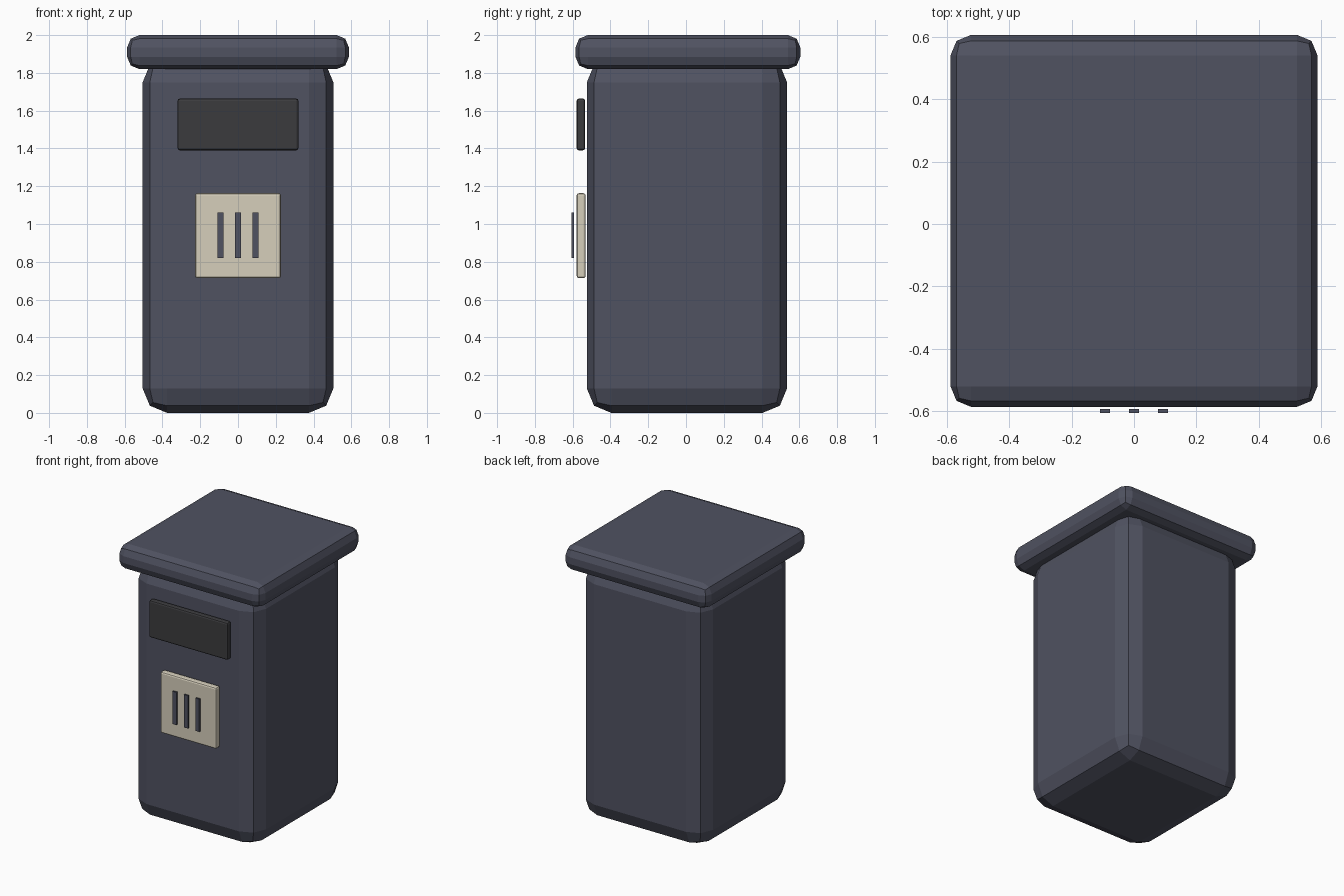
import bpy
import bmesh
from mathutils import Vector

if "Cube" in bpy.data.objects:
    bpy.data.objects.remove(bpy.data.objects["Cube"])


def material(name, rgb):
    m = bpy.data.materials.new(name)
    m.diffuse_color = (*rgb, 1.0)
    m.use_nodes = True
    m.node_tree.nodes["Principled BSDF"].inputs["Base Color"].default_value = m.diffuse_color
    return m


def box(name, lo, hi, mat, bevel=0.0, segments=2):
    """Box between two corners with rounded, flat-shaded edges."""
    lo, hi = Vector(lo), Vector(hi)
    bm = bmesh.new()
    bmesh.ops.create_cube(bm, size=1.0)
    bmesh.ops.scale(bm, vec=hi - lo, verts=bm.verts)
    if bevel:
        bmesh.ops.bevel(bm, geom=bm.edges[:], offset=bevel, segments=segments,
                        profile=0.5, affect='EDGES', clamp_overlap=True)
    mesh = bpy.data.meshes.new(name)
    bm.to_mesh(mesh)
    bm.free()
    mesh.materials.append(mat)
    obj = bpy.data.objects.new(name, mesh)
    obj.location = (lo + hi) / 2
    bpy.context.collection.objects.link(obj)
    return obj


slate = material("slate", (0.08, 0.085, 0.12))
charcoal = material("charcoal", (0.044, 0.044, 0.048))
cream = material("cream", (0.67, 0.62, 0.50))

# Main cabinet and overhanging lid
box("body", (-0.505, -0.525, 0.0), (0.505, 0.535, 1.88), slate, 0.13)
box("lid", (-0.587, -0.585, 1.82), (0.587, 0.605, 2.0), slate, 0.065)

# Dark opening panel and pale plate on the front
box("slot_panel", (-0.32, -0.579, 1.39), (0.32, -0.534, 1.664), charcoal, 0.012)
box("plate", (-0.227, -0.579, 0.713), (0.227, -0.531, 1.163), cream, 0.012)

# Three upright bars in front of the plate
for i, x in enumerate((-0.0925, 0.0, 0.0925)):
    box(f"plate_bar_{i + 1}", (x - 0.016, -0.605, 0.82),
        (x + 0.016, -0.592, 1.06), slate)
